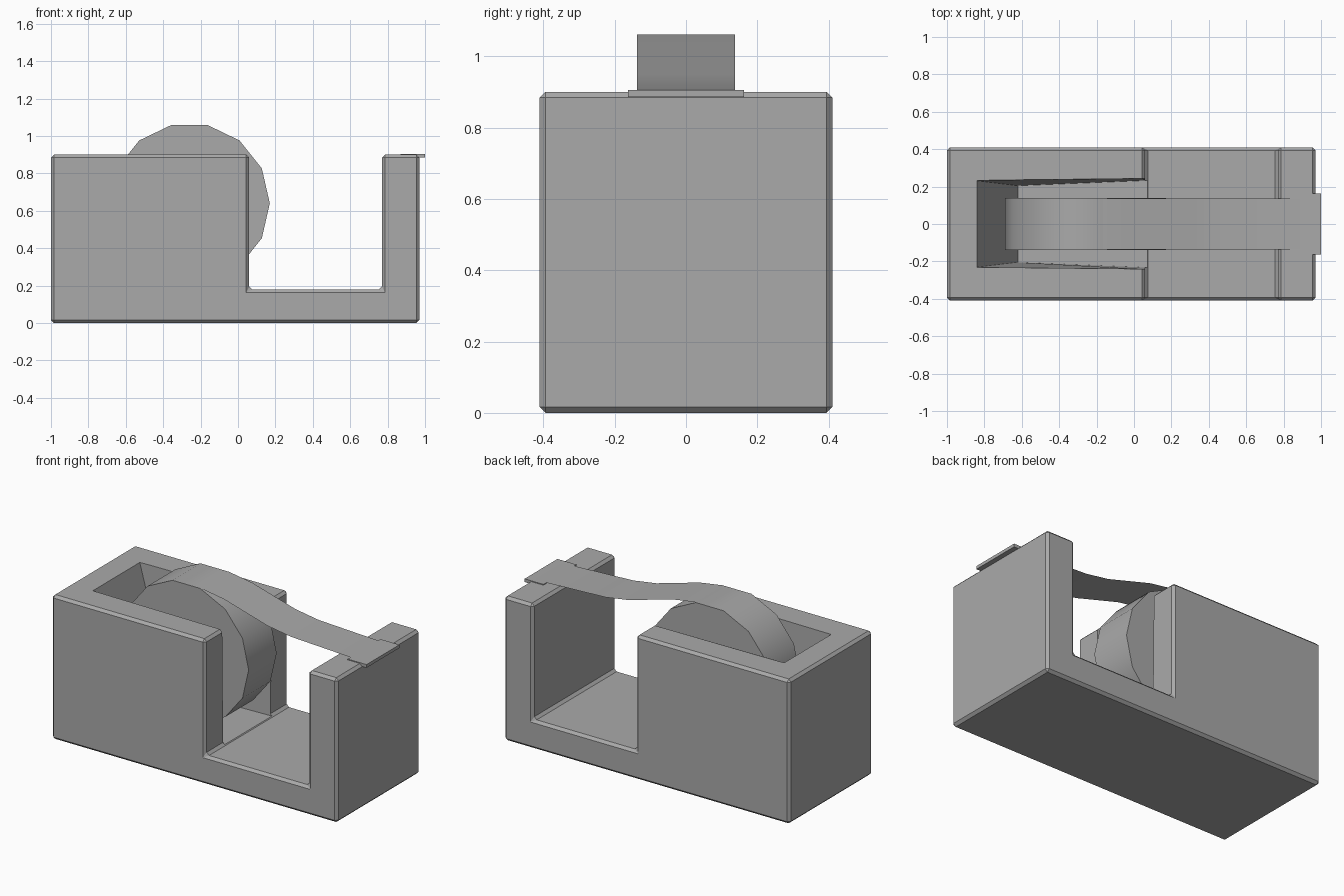
import bpy, bmesh, math
from mathutils import Matrix

cube = bpy.data.objects.get("Cube")
if cube:
    bpy.data.objects.remove(cube, do_unlink=True)

grey = bpy.data.materials.new("plain grey")
grey.use_nodes = True
COLOR = (0.4, 0.4, 0.4, 1)
grey.diffuse_color = COLOR
grey.node_tree.nodes["Principled BSDF"].inputs["Base Color"].default_value = COLOR


def add_object(name, bm):
    bmesh.ops.recalc_face_normals(bm, faces=bm.faces)
    mesh = bpy.data.meshes.new(name)
    bm.to_mesh(mesh)
    bm.free()
    mesh.materials.append(grey)
    obj = bpy.data.objects.new(name, mesh)
    bpy.context.collection.objects.link(obj)
    return obj


def extrude_profile(name, points, half_width):
    """Side profile in x and z, extruded evenly along y."""
    bm = bmesh.new()
    face = bm.faces.new([bm.verts.new((x, -half_width, z)) for x, z in points])
    ext = bmesh.ops.extrude_face_region(bm, geom=[face])
    moved = [g for g in ext["geom"] if isinstance(g, bmesh.types.BMVert)]
    bmesh.ops.translate(bm, verts=moved, vec=(0, 2 * half_width, 0))
    return add_object(name, bm)


# Pocket cutter: sloping back wall and slightly drafted sides
bm = bmesh.new()
rings = []
for z, back, back_y, front_y in ((0.185, -0.62, 0.205, 0.235), (1.0, -0.87, 0.235, 0.245)):
    rings.append([bm.verts.new(p) for p in (
        (back, -back_y, z), (0.12, -front_y, z), (0.12, front_y, z), (back, back_y, z))])
low, high = rings
bm.faces.new(low)
bm.faces.new(high)
for i in range(4):
    j = (i + 1) % 4
    bm.faces.new((low[i], low[j], high[j], high[i]))
cutter = add_object("pocket_cutter", bm)
cutter.hide_render = True
cutter.hide_viewport = True
cutter.display_type = 'WIRE'

# Body: notched block with chamfered edges and a pocket for the roll
body = extrude_profile("dispenser_body", [
    (-1, 0), (0.97, 0), (0.97, 0.9), (0.77, 0.9),
    (0.77, 0.18), (0.06, 0.18), (0.06, 0.9), (-1, 0.9)], 0.41)
bevel = body.modifiers.new("chamfer", 'BEVEL')
bevel.width = 0.016
bevel.segments = 1
pocket = body.modifiers.new("pocket", 'BOOLEAN')
pocket.operation = 'DIFFERENCE'
pocket.solver = 'EXACT'
pocket.object = cutter

# Roll of tape: fourteen-sided drum
bm = bmesh.new()
bmesh.ops.create_cone(bm, cap_ends=True, segments=14, radius1=0.43, radius2=0.43, depth=0.276)
bmesh.ops.rotate(bm, verts=bm.verts, matrix=Matrix.Rotation(math.pi / 2, 3, 'X'))
# Put a corner of the drum exactly on the +x axis
corner = max(bm.verts, key=lambda v: v.co.x)
turn = math.atan2(corner.co.z, corner.co.x)
bmesh.ops.rotate(bm, verts=bm.verts, matrix=Matrix.Rotation(turn, 3, 'Y'))
bmesh.ops.translate(bm, verts=bm.verts, vec=(-0.26, 0, 0.64))
roll = add_object("tape_roll", bm)

# Loose tape: thin sheet from the roll to the cutting edge
bm = bmesh.new()
path = [(-0.165, 1.061), (0.0, 1.035), (0.3, 0.95), (0.46, 0.925), (0.88, 0.906), (0.99, 0.906)]
pairs = [[bm.verts.new((x, y, z)) for y in (-0.137, 0.137)] for x, z in path]
for a, b in zip(pairs, pairs[1:]):
    bm.faces.new((a[0], b[0], b[1], a[1]))
tape = add_object("tape_strip", bm)

# Cutting plate on the front post
extrude_profile("cutting_plate", [
    (0.87, 0.885), (1.0, 0.885), (1.0, 0.905), (0.87, 0.905)], 0.162)

# Smooth the curved parts, keep sharp rims
for obj in (roll, tape):
    bpy.ops.object.select_all(action='DESELECT')
    obj.select_set(True)
    bpy.context.view_layer.objects.active = obj
    bpy.ops.object.shade_smooth_by_angle(angle=math.radians(35))
